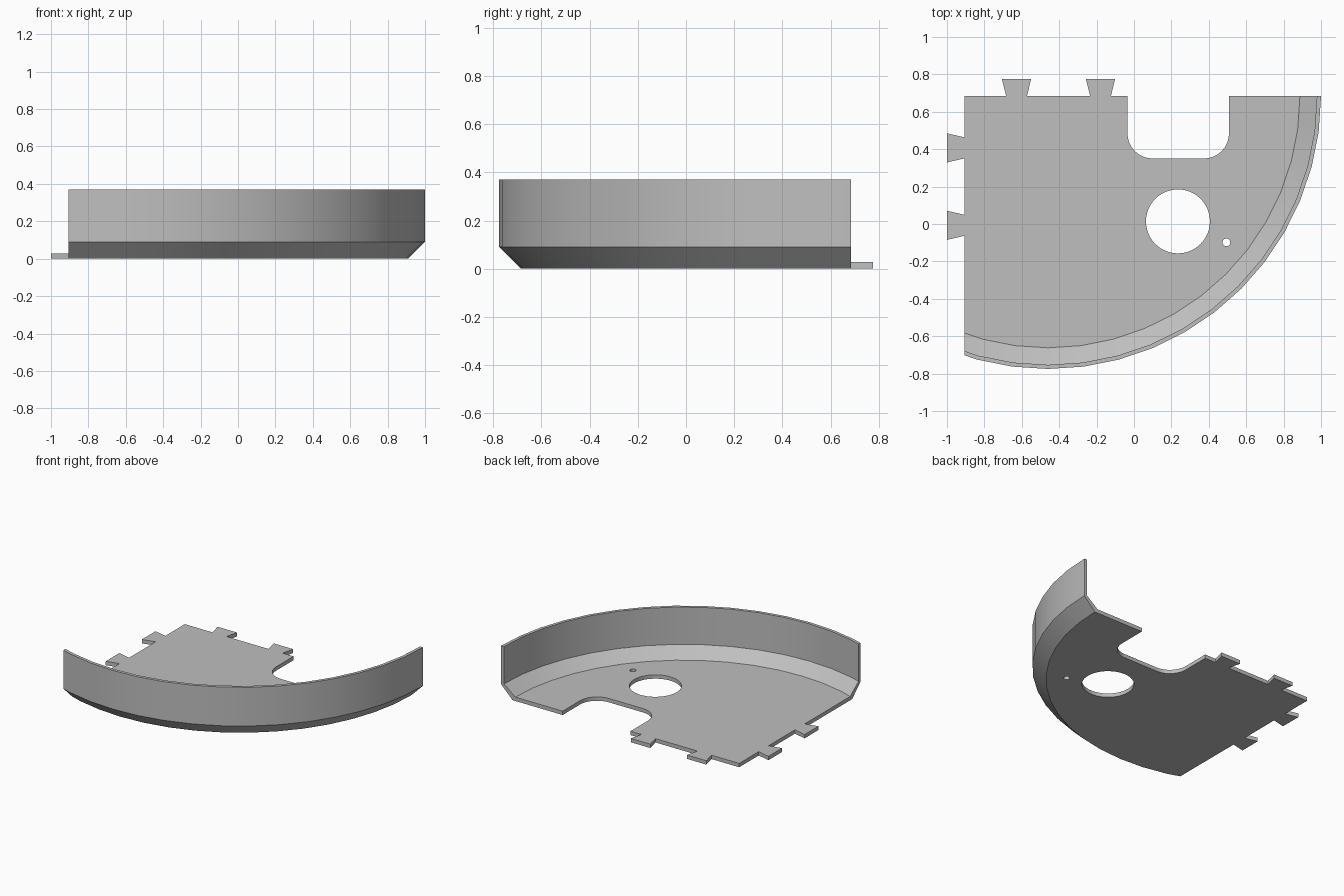
import bpy, bmesh
from math import radians, cos, sin
from mathutils import Vector

if "Cube" in bpy.data.objects:
    bpy.data.objects.remove(bpy.data.objects["Cube"])

CX, CY = -0.46, 0.685        # centre of the curved wall
LEFT, BACK = -0.906, 0.685   # straight sides of the plate
FLOOR_R, THICK = 1.347, 0.028
STEP = 7.5

grey = bpy.data.materials.new("plain_grey")
grey.use_nodes = True
colour = (0.52, 0.52, 0.52, 1)
grey.diffuse_color = colour
grey.node_tree.nodes["Principled BSDF"].inputs["Base Color"].default_value = colour


def arc(cx, cy, r, start, end, steps):
    """Points along an arc, angles in degrees."""
    angles = [radians(start + (end - start) * i / steps) for i in range(steps + 1)]
    return [(cx + r * cos(a), cy + r * sin(a)) for a in angles]


def finish(bm, name):
    bmesh.ops.recalc_face_normals(bm, faces=bm.faces[:])
    mesh = bpy.data.meshes.new(name)
    bm.to_mesh(mesh)
    bm.free()
    mesh.materials.append(grey)
    obj = bpy.data.objects.new(name, mesh)
    bpy.context.collection.objects.link(obj)
    bpy.ops.object.select_all(action="DESELECT")
    obj.select_set(True)
    bpy.context.view_layer.objects.active = obj
    bpy.ops.object.shade_smooth_by_angle(angle=radians(30))


def dovetail(centre, base, tip):
    """Flared tab as (along edge, across edge) pairs."""
    return [(centre - 0.056, base), (centre - 0.078, tip),
            (centre + 0.078, tip), (centre + 0.056, base)]


# Floor outline: curved front, tabbed left side, tabbed back, rounded notch
outline = arc(CX, CY, FLOOR_R, 0, -14 * STEP, 14) + [(LEFT, -0.583)]
for y in (-0.007, 0.407):
    outline += [(across, along) for along, across in dovetail(y, LEFT, -1.0)]
outline.append((LEFT, BACK))
for x in (-0.628, -0.179):
    outline += dovetail(x, BACK, 0.775)
outline.append((-0.035, BACK))
outline += arc(0.1, 0.485, 0.135, 180, 270, 8)
outline += arc(0.373, 0.485, 0.135, 270, 360, 8)
outline.append((0.508, BACK))

# Floor with the large opening and the small pin hole
large_hole = arc(0.235, 0.014, 0.171, 0, 360, 48)[:-1]
pin_hole = arc(0.494, -0.098, 0.021, 0, 360, 12)[:-1]
bm = bmesh.new()
for loop in (outline, large_hole, pin_hole):
    verts = [bm.verts.new((x, y, 0)) for x, y in loop]
    for a, b in zip(verts, verts[1:] + verts[:1]):
        bm.edges.new((a, b))
bmesh.ops.triangle_fill(bm, edges=bm.edges[:], use_beauty=True, normal=(0, 0, 1))
top = bmesh.ops.extrude_face_region(bm, geom=bm.faces[:])["geom"]
bmesh.ops.translate(bm, vec=(0, 0, THICK),
                    verts=[g for g in top if isinstance(g, bmesh.types.BMVert)])
finish(bm, "floor_plate")

# Curved rim: sloped skirt and upright wall swept around the centre
profile = [(FLOOR_R, 0), (1.37, 0), (1.46, 0.09), (1.46, 0.37),
           (1.438, 0.37), (1.438, 0.1), (FLOOR_R, THICK)]
bm = bmesh.new()
rings = []
for i in range(17):
    a = radians(-i * STEP)
    rings.append([bm.verts.new((CX + r * cos(a), CY + r * sin(a), z)) for r, z in profile])
n = len(profile)
for p, q in zip(rings, rings[1:]):
    for j in range(n):
        k = (j + 1) % n
        bm.faces.new((p[j], p[k], q[k], q[j]))
bm.faces.new(rings[0])
bm.faces.new(rings[-1])

# Trim the rim flush with the straight left side
geom = bm.verts[:] + bm.edges[:] + bm.faces[:]
bmesh.ops.bisect_plane(bm, geom=geom, plane_co=Vector((LEFT, 0, 0)),
                       plane_no=Vector((-1, 0, 0)), clear_outer=True)
bmesh.ops.holes_fill(bm, edges=[e for e in bm.edges if e.is_boundary], sides=0)
finish(bm, "curved_rim")
